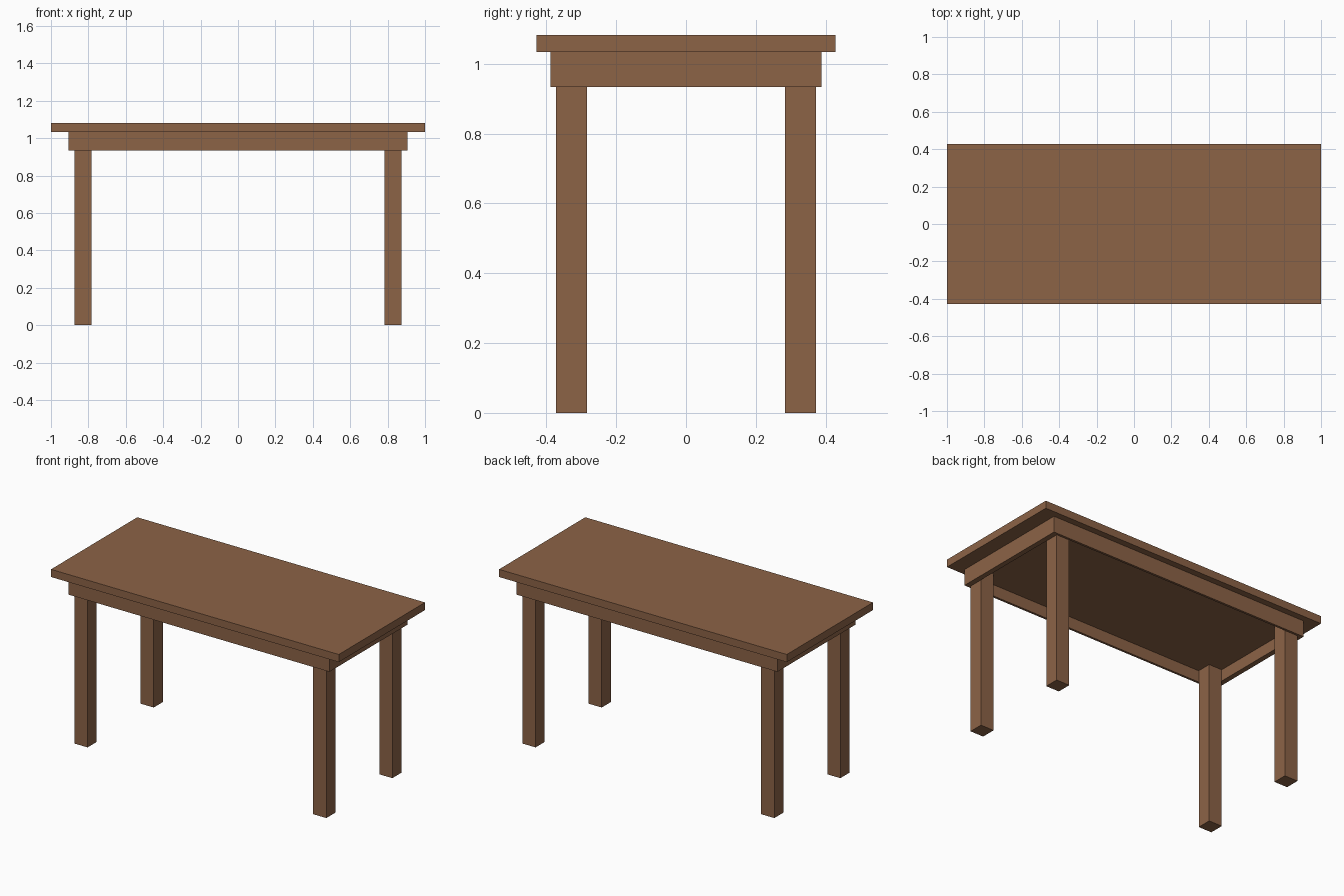
import bpy

if "Cube" in bpy.data.objects:
    bpy.data.objects.remove(bpy.data.objects["Cube"])

wood = bpy.data.materials.new("brown wood")
wood.diffuse_color = (0.262, 0.125, 0.062, 1.0)
wood.use_nodes = True
wood.node_tree.nodes["Principled BSDF"].inputs["Base Color"].default_value = wood.diffuse_color


def box(name, x, y, z):
    """Box from (min, max) ranges along each axis."""
    ranges = (x, y, z)
    bpy.ops.mesh.primitive_cube_add(size=1, location=[(a + b) / 2 for a, b in ranges])
    obj = bpy.context.object
    obj.name = name
    obj.scale = [b - a for a, b in ranges]
    bpy.ops.object.transform_apply(location=False, rotation=False, scale=True)
    obj.data.materials.append(wood)
    return obj


TOP_Z, UNDER_Z, CEILING_Z, APRON_Z = 1.082, 1.034, 1.005, 0.933
AX, AY = 0.907, 0.388      # apron outer half sizes
TX, TY = 0.032, 0.014      # apron board thicknesses

# Tabletop
box("tabletop", (-1, 1), (-0.428, 0.428), (UNDER_Z, TOP_Z))

# Panel closing the apron frame just below the tabletop
box("underside_panel", (-AX + TX, AX - TX), (-AY + TY, AY - TY), (CEILING_Z, UNDER_Z))

# Apron: open frame of four boards under the top
for side, s in (("front", -1), ("back", 1)):
    box(side + "_apron", (-AX, AX), sorted((s * AY, s * (AY - TY))), (APRON_Z, UNDER_Z))
for side, s in (("left", -1), ("right", 1)):
    box(side + "_apron", sorted((s * AX, s * (AX - TX))), (-AY + TY, AY - TY), (APRON_Z, UNDER_Z))

# Legs: square posts running up inside the apron to the panel
for fb, sy in (("front", -1), ("back", 1)):
    for lr, sx in (("left", -1), ("right", 1)):
        box(f"{fb}_{lr}_leg", sorted((sx * 0.784, sx * 0.875)),
            sorted((sy * 0.283, sy * 0.373)), (0, CEILING_Z))
